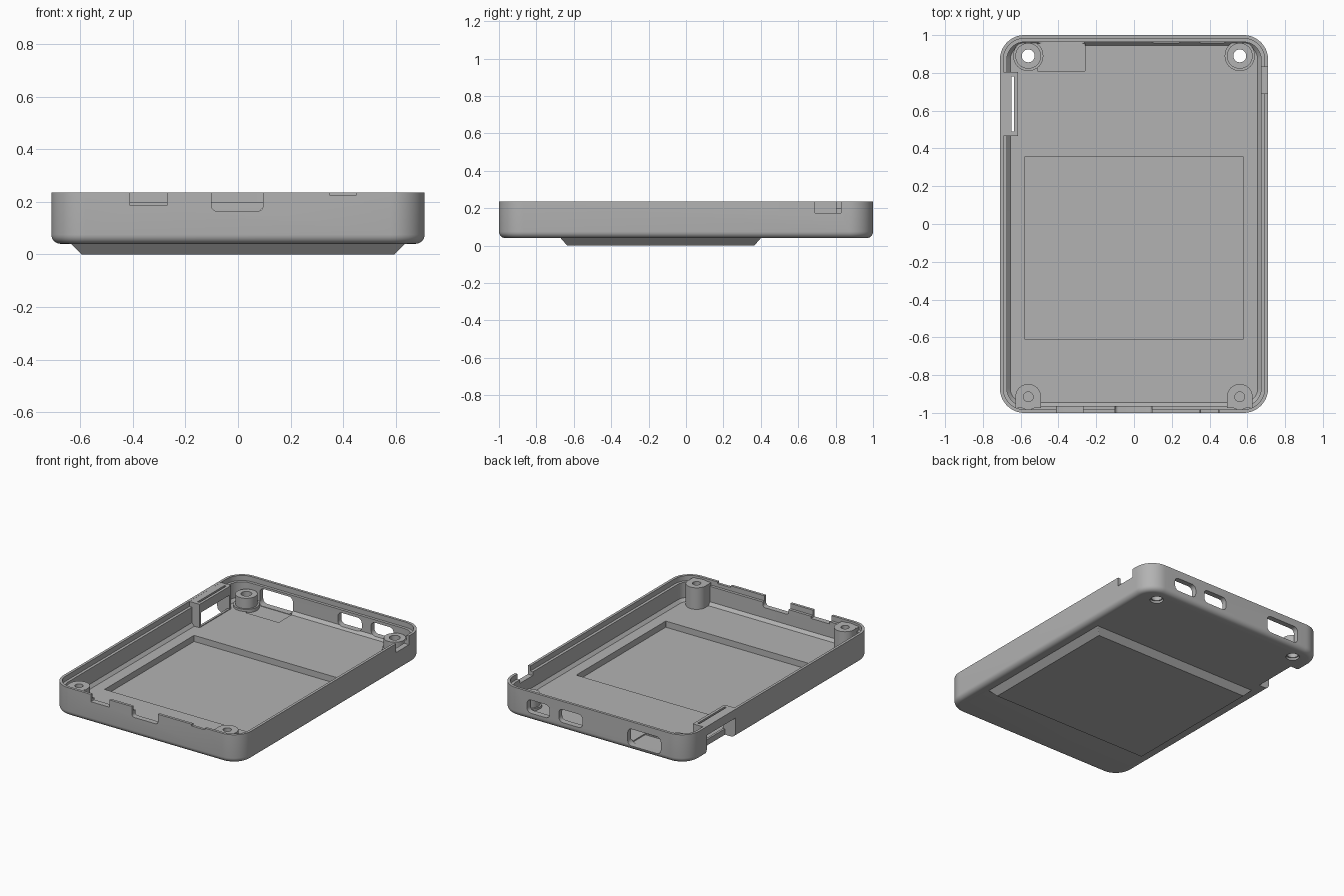
import bpy, bmesh, math

if "Cube" in bpy.data.objects:
    bpy.data.objects.remove(bpy.data.objects["Cube"], do_unlink=True)

HX, HY, CORNER, BASE, RIM, FLOOR = 0.71, 1.0, 0.13, 0.04, 0.235, 0.075

grey = bpy.data.materials.new("matte_grey")
grey.use_nodes = True
colour = (0.45, 0.45, 0.45, 1)
grey.diffuse_color = colour
grey.node_tree.nodes["Principled BSDF"].inputs["Base Color"].default_value = colour


def ring(hx, hy, r, steps):
    """Points round a rounded rectangle."""
    pts = []
    for q, (sx, sy) in enumerate([(1, 1), (-1, 1), (-1, -1), (1, -1)]):
        for i in range(steps + 1):
            a = (q + i / steps) * math.pi / 2
            pts.append((sx * (hx - r) + r * math.cos(a), sy * (hy - r) + r * math.sin(a)))
    return pts


def loft(name, sections, at=(0, 0, 0), steps=10):
    """Capped solid through rounded rectangles (half x, half y, radius, z)."""
    bm = bmesh.new()
    loops = [[bm.verts.new((x, y, z)) for x, y in ring(hx, hy, r, steps)]
             for hx, hy, r, z in sections]
    for a, b in zip(loops, loops[1:]):
        for i in range(len(a)):
            j = (i + 1) % len(a)
            bm.faces.new((a[i], a[j], b[j], b[i]))
    bm.faces.new(loops[0][::-1])
    bm.faces.new(loops[-1])
    bmesh.ops.recalc_face_normals(bm, faces=bm.faces)
    mesh = bpy.data.meshes.new(name)
    bm.to_mesh(mesh)
    bm.free()
    mesh.materials.append(grey)
    ob = bpy.data.objects.new(name, mesh)
    ob.location = at
    bpy.context.collection.objects.link(ob)
    return ob


def box(name, x0, x1, y0, y1, z0, z1):
    hx, hy = (x1 - x0) / 2, (y1 - y0) / 2
    r = 0.001
    return loft(name, [(hx, hy, r, z0), (hx, hy, r, z1)],
                ((x0 + x1) / 2, (y0 + y1) / 2, 0), 1)


def cylinder(name, x, y, r, z0, z1):
    return loft(name, [(r, r, r * 0.99, z0), (r, r, r * 0.99, z1)], (x, y, 0), 8)


def port(x0, x1, z0, z1, y, r):
    """Rounded cutter running through a front or back wall."""
    hx, hz = (x1 - x0) / 2, (z1 - z0) / 2
    ob = loft("port_cutter", [(hx, hz, r, -0.06), (hx, hz, r, 0.06)],
              ((x0 + x1) / 2, y, (z0 + z1) / 2), 5)
    ob.rotation_euler.x = math.pi / 2
    return ob


def combine(target, tool, operation="DIFFERENCE"):
    tool.hide_render = True
    mod = target.modifiers.new("cut", "BOOLEAN")
    mod.operation, mod.solver, mod.object = operation, "EXACT", tool
    bpy.context.view_layer.update()
    bpy.context.view_layer.objects.active = target
    bpy.ops.object.modifier_apply(modifier=mod.name)
    bpy.data.objects.remove(tool, do_unlink=True)


def inset(d, z):
    return (HX - d, HY - d, CORNER - d, z)


# Tray shell: rounded bottom edge, stepped rim, chamfered floor edge
F = 0.035
outer = []
for i in range(7):
    a = i / 6 * math.pi / 2
    outer.append(inset(F * (1 - math.sin(a)), BASE + F * (1 - math.cos(a))))
inner = [inset(0.018, RIM), inset(0.018, 0.2), inset(0.037, 0.2),
         inset(0.037, 0.095), inset(0.055, FLOOR)]
shell = loft("tray_shell", outer + [inset(0, RIM)] + inner, steps=14)

# Raised underside bump with a shallow pocket inside
bump = loft("underside_bump", [(0.595, 0.5, 0.002, 0), (0.635, 0.535, 0.002, BASE),
                               (0.635, 0.535, 0.002, 0.055)], (0, -0.135, 0), 1)
combine(shell, bump, "UNION")
combine(shell, box("pocket", -0.58, 0.58, -0.61, 0.355, 0.033, 0.3))

# Side bridge with a recess below and a narrow slit
combine(shell, box("bridge", -0.704, -0.615, 0.465, 0.805, 0.06, RIM - 0.0005), "UNION")
combine(shell, box("bridge_recess", -0.8, -0.63, 0.48, 0.79, -0.1, 0.175))
combine(shell, box("bridge_opening", -0.7, -0.58, 0.481, 0.789, 0.08, 0.174))
combine(shell, box("bridge_slit", -0.648, -0.634, 0.49, 0.78, 0.12, 0.3))

# Left side notch and the shallow pad behind the large port
combine(shell, box("side_notch", 0.65, 0.8, 0.69, 0.83, 0.175, 0.3))
combine(shell, box("port_pad", -0.51, -0.26, 0.81, 0.955, FLOOR - 0.008, 0.12))

# Wall openings: front notches, then back ports
for x0, x1, z0, z1, y, r in [(-0.41, -0.27, 0.185, 0.3, -0.98, 0.002),
                             (-0.1, 0.095, 0.165, 0.3, -0.98, 0.018),
                             (0.35, 0.45, 0.223, 0.3, -0.98, 0.004),
                             (-0.51, -0.26, 0.07, 0.185, 0.98, 0.03),
                             (0.08, 0.26, 0.09, 0.18, 0.98, 0.03),
                             (0.33, 0.5, 0.09, 0.18, 0.98, 0.03)]:
    combine(shell, port(x0, x1, z0, z1, y, r))

# Screw bosses
parts = [shell]
for side, s in (("left", 1), ("right", -1)):
    x = s * 0.56
    front = cylinder("front_boss_" + side, x, -0.915, 0.068, 0.06, 0.222)
    combine(front, box("boss_web", x - 0.067, x + 0.067, -0.975, -0.915, 0.06, 0.2215), "UNION")
    combine(front, cylinder("screw_hole", x, -0.915, 0.026, 0.1, 0.3))

    back = cylinder("back_boss_" + side, x, 0.89, 0.068, 0.06, 0.16)
    combine(back, cylinder("boss_foot", x, 0.89, 0.08, 0.061, 0.09), "UNION")
    for part in (back, shell):
        combine(part, cylinder("through_hole", x, 0.89, 0.034, -0.1, 0.3))
    combine(shell, cylinder("head_recess", x, 0.89, 0.042, -0.1, 0.055))
    parts += [front, back]

# Smooth shading with crisp edges
bpy.ops.object.select_all(action="DESELECT")
for ob in parts:
    ob.select_set(True)
bpy.context.view_layer.objects.active = shell
bpy.ops.object.shade_smooth_by_angle(angle=math.radians(30))
